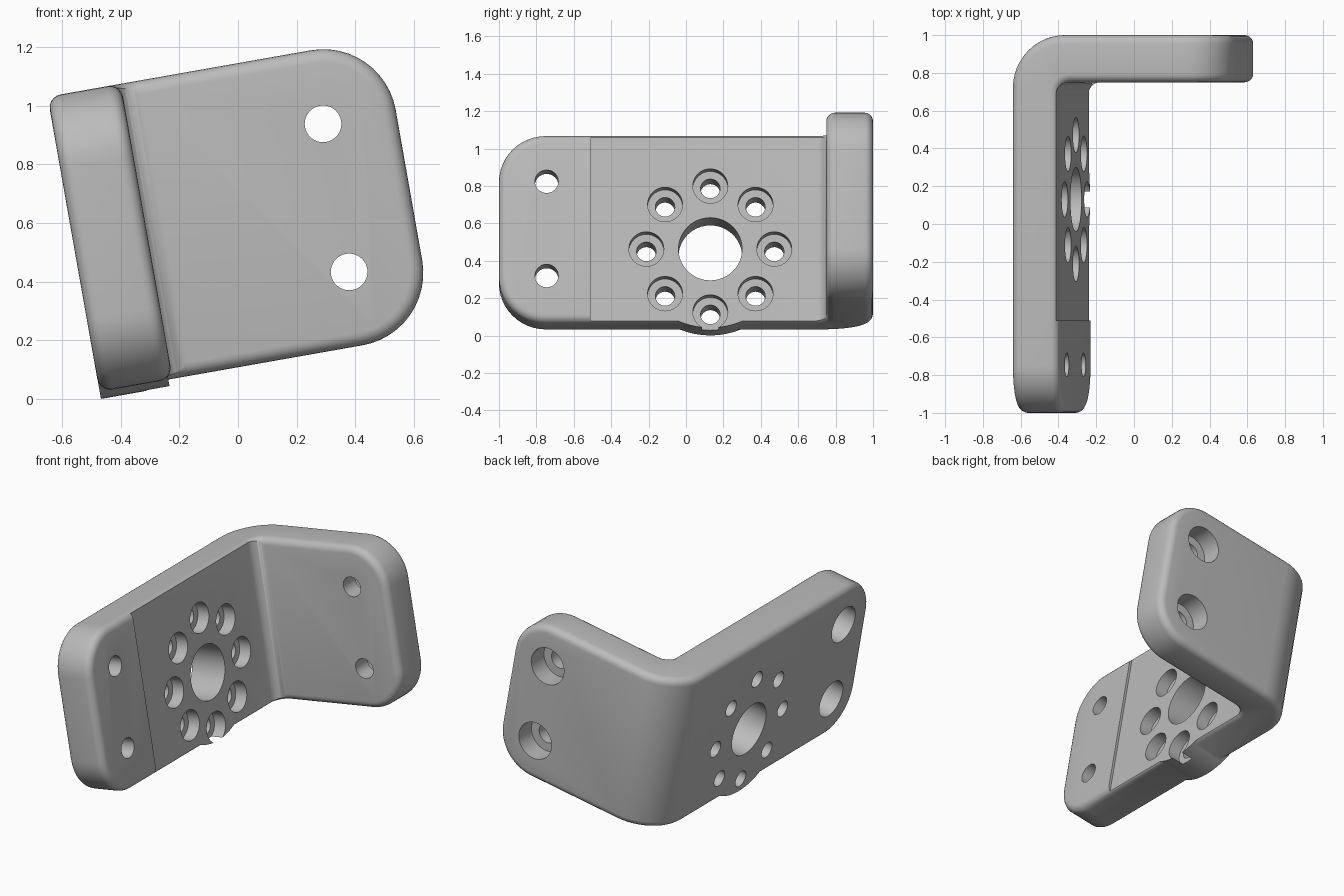
import bpy, bmesh, math
from mathutils import Matrix, Vector

cube = bpy.data.objects.get("Cube")
if cube:
    bpy.data.objects.remove(cube, do_unlink=True)

# Key sizes, before the whole bracket is tilted about y
OUT, IN, END = -0.46, -0.207, 0.70       # side plate outer / inner face, back plate end
BACK_IN, BACK, FRONT = 0.75, 1.0, -1.0   # back plate faces, side plate end
LOW, HIGH = 0.107, 1.127                 # bottom and top edges
RECESS = -0.222                          # floor of the shallow recess
MID = (LOW + HIGH) / 2
HUB_Y, HUB_Z, RING = 0.13, 0.509, 0.342  # centre and radius of the hole ring
EDGE = 0.045


def arc(cx, cy, r, a0, a1, n=12):
    return [(cx + r * math.cos(math.radians(a0 + (a1 - a0) * i / n)),
             cy + r * math.sin(math.radians(a0 + (a1 - a0) * i / n))) for i in range(n + 1)]


def prism(bm, outline, z0, z1):
    """Extrude an x-y outline between two heights."""
    face = bm.faces.new([bm.verts.new((x, y, z0)) for x, y in outline])
    top = bmesh.ops.extrude_face_region(bm, geom=[face])["geom"]
    bmesh.ops.translate(bm, verts=[v for v in top if isinstance(v, bmesh.types.BMVert)],
                        vec=(0, 0, z1 - z0))
    bmesh.ops.recalc_face_normals(bm, faces=bm.faces[:])


def rod(bm, axis, start, stop, u, z, r, n=40):
    """Cylinder along x (u is y) or along y (u is x)."""
    m = (start + stop) / 2
    if axis == "x":
        place = Matrix.Translation((m, u, z)) @ Matrix.Rotation(math.pi / 2, 4, "Y")
    else:
        place = Matrix.Translation((u, m, z)) @ Matrix.Rotation(math.pi / 2, 4, "X")
    bmesh.ops.create_cone(bm, cap_ends=True, segments=n, radius1=r, radius2=r,
                          depth=abs(stop - start), matrix=place)


def finish(bm, name):
    mesh = bpy.data.meshes.new(name)
    bm.to_mesh(mesh)
    bm.free()
    obj = bpy.data.objects.new(name, mesh)
    bpy.context.collection.objects.link(obj)
    return obj


def boolean(target, tool, operation):
    mod = target.modifiers.new(tool.name, "BOOLEAN")
    mod.operation, mod.object, mod.solver = operation, tool, "EXACT"
    bpy.context.view_layer.objects.active = target
    bpy.ops.object.modifier_apply(modifier=mod.name)
    bpy.data.objects.remove(tool, do_unlink=True)


# L-shaped body with a rounded bend
bm = bmesh.new()
outline = [(OUT, FRONT), (IN, FRONT)]
outline += arc(IN + 0.06, BACK_IN - 0.06, 0.06, 180, 90, 8)
outline += [(END, BACK_IN), (END, BACK)]
outline += arc(OUT + 0.28, BACK - 0.28, 0.28, 90, 180)
prism(bm, outline, LOW, HIGH)

# Large rounded corners on the free ends of both plates
corners = []
for e in bm.edges:
    a, b = (v.co for v in e.verts)
    at_end = all(abs(p.y - FRONT) < 1e-4 for p in (a, b)) or all(abs(p.x - END) < 1e-4 for p in (a, b))
    if at_end and abs(a.z - b.z) < 1e-4:
        corners.append(e)
bmesh.ops.bevel(bm, geom=corners, offset=0.25, offset_type="OFFSET", segments=12,
                profile=0.5, affect="EDGES")

# Soft edge all the way around
sharp = [e for e in bm.edges if e.calc_face_angle(0) > math.radians(40)]
bmesh.ops.bevel(bm, geom=sharp, offset=EDGE, offset_type="OFFSET", segments=5,
                profile=0.5, affect="EDGES")
bracket = finish(bm, "bracket")

# Round boss that bulges under the lower edge
bm = bmesh.new()
rod(bm, "x", OUT + 0.0005, IN - 0.004, HUB_Y, HUB_Z, 0.427, 128)
boolean(bracket, finish(bm, "boss"), "UNION")

# Shallow recess on the inner face, blending into the bend
bm = bmesh.new()
prism(bm, [(RECESS, -0.51)] + arc(RECESS + 0.06, 0.6895, 0.06, 180, 90, 8)
      + [(RECESS + 0.06, -0.51)], -0.2, 1.4)
boolean(bracket, finish(bm, "recess_cutter"), "DIFFERENCE")

# Through holes and their counterbores
holes, bores = bmesh.new(), bmesh.new()
rod(holes, "x", -0.7, 0.0, HUB_Y, HUB_Z, 0.17, 64)
for i in range(8):
    t = i * math.pi / 4
    y, z = HUB_Y + RING * math.cos(t), HUB_Z + RING * math.sin(t)
    rod(holes, "x", -0.7, 0.0, y, z, 0.052)
    rod(bores, "x", RECESS - 0.08, 0.0, y, z, 0.0935)
for z in (MID - 0.256, MID + 0.256):
    rod(holes, "x", -0.7, 0.0, -0.745, z, 0.0625)
    rod(bores, "x", -0.7, OUT + 0.13, -0.745, z, 0.117)
    rod(holes, "y", 0.6, 1.2, 0.448, z, 0.0625)
    rod(bores, "y", BACK - 0.13, 1.2, 0.448, z, 0.117)
boolean(bracket, finish(holes, "hole_cutter"), "DIFFERENCE")
boolean(bracket, finish(bores, "counterbore_cutter"), "DIFFERENCE")

# Lean the whole bracket sideways
bracket.data.transform(Matrix.Rotation(math.radians(-10), 4, "Y"))

# Plain grey finish
grey = bpy.data.materials.new("plain_grey")
grey.use_nodes = True
colour = (0.5, 0.5, 0.5, 1.0)
grey.diffuse_color = colour
grey.node_tree.nodes["Principled BSDF"].inputs["Base Color"].default_value = colour
bracket.data.materials.clear()
bracket.data.materials.append(grey)
for p in bracket.data.polygons:
    p.material_index = 0

bpy.ops.object.select_all(action="DESELECT")
bracket.select_set(True)
bpy.context.view_layer.objects.active = bracket
bpy.ops.object.shade_smooth_by_angle(angle=math.radians(30))
